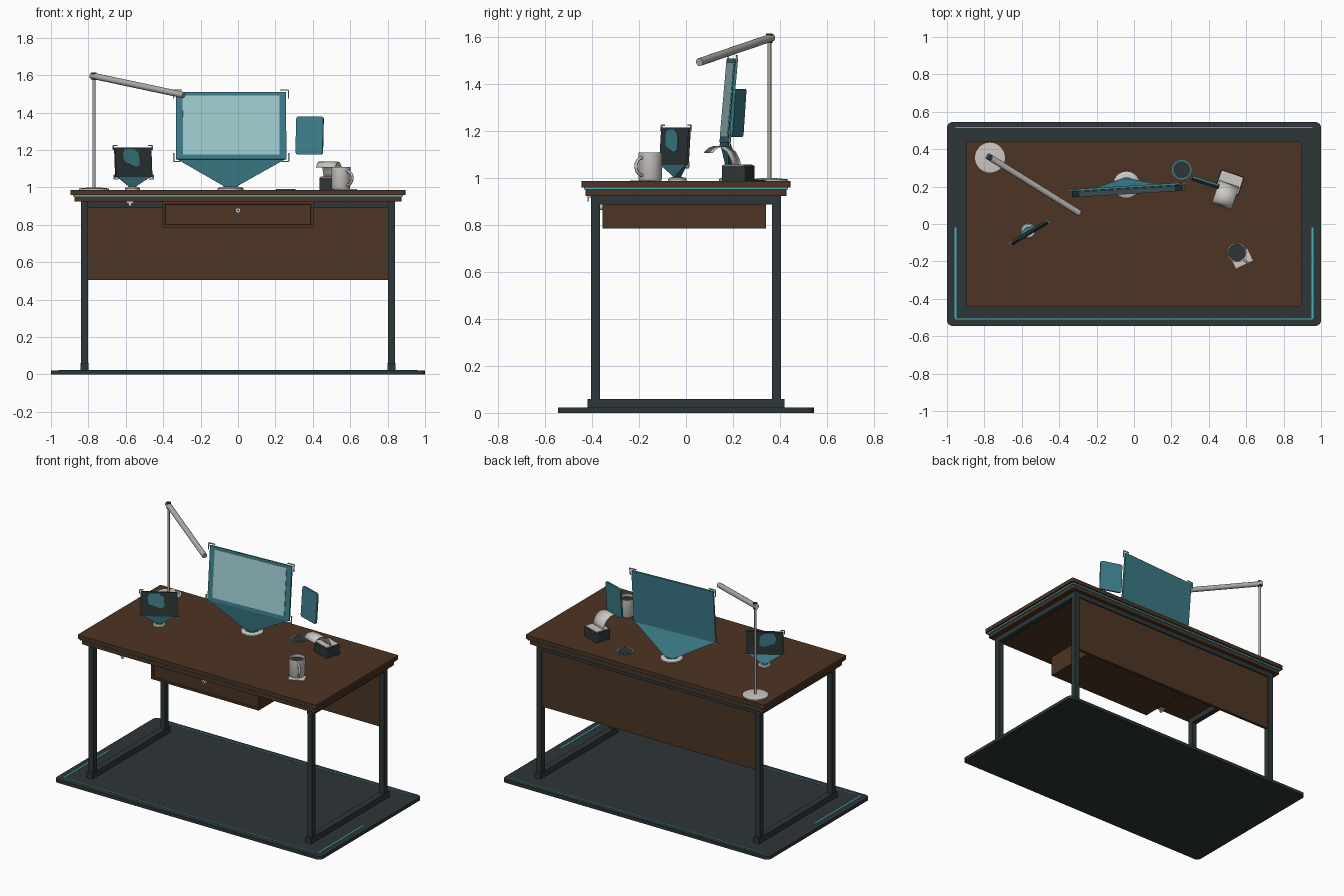
import bpy, bmesh
from math import radians, pi, sin, cos
from mathutils import Matrix, Vector

cube = bpy.data.objects.get("Cube")
if cube:
    bpy.data.objects.remove(cube, do_unlink=True)


def material(name, r, g, b):
    m = bpy.data.materials.new(name)
    m.use_nodes = True
    m.diffuse_color = (r, g, b, 1)
    m.node_tree.nodes["Principled BSDF"].inputs["Base Color"].default_value = (r, g, b, 1)
    return m


WOOD = material("dark walnut", 0.075, 0.035, 0.017)
SLATE = material("dark slate", 0.027, 0.037, 0.038)
TEAL = material("teal", 0.047, 0.21, 0.26)
PALE = material("pale aqua", 0.36, 0.62, 0.65)
CYAN = material("bright cyan", 0.06, 0.45, 0.53)
LIGHT = material("warm light grey", 0.6, 0.58, 0.55)
METAL = material("brushed grey", 0.42, 0.4, 0.38)
FLAT = Matrix.Identity(4)


def finish(name, bm, mat, place=FLAT, smooth=False):
    bmesh.ops.recalc_face_normals(bm, faces=bm.faces)
    mesh = bpy.data.meshes.new(name)
    bm.to_mesh(mesh)
    bm.free()
    mesh.materials.append(mat)
    mesh.transform(place)
    ob = bpy.data.objects.new(name, mesh)
    bpy.context.collection.objects.link(ob)
    if smooth:
        bpy.ops.object.select_all(action='DESELECT')
        ob.select_set(True)
        bpy.context.view_layer.objects.active = ob
        bpy.ops.object.shade_smooth_by_angle(angle=radians(35))
    return ob


def box(name, lo, hi, mat, place=FLAT, corner=0, axis=2):
    """Box between two corners; edges along one axis can be rounded."""
    lo, hi = Vector(lo), Vector(hi)
    bm = bmesh.new()
    bmesh.ops.create_cube(bm, size=1)
    for v in bm.verts:
        v.co = (lo + hi) / 2 + v.co * (hi - lo)
    if corner:
        edges = [e for e in bm.edges if abs((e.verts[0].co - e.verts[1].co)[axis]) > 1e-5]
        bmesh.ops.bevel(bm, geom=edges, offset=corner, segments=4, profile=0.5, affect='EDGES')
    return finish(name, bm, mat, place)


def lathe(name, profile, loc, mat, steps=32):
    bm = bmesh.new()
    vs = [bm.verts.new((r, 0, z)) for r, z in profile]
    es = [bm.edges.new(p) for p in zip(vs, vs[1:])]
    bmesh.ops.spin(bm, geom=vs + es, cent=(0, 0, 0), axis=(0, 0, 1), angle=2 * pi, steps=steps)
    bmesh.ops.remove_doubles(bm, verts=bm.verts, dist=1e-5)
    return finish(name, bm, mat, Matrix.Translation(loc), True)


def disc(name, x, y, z, r, h, mat):
    return lathe(name, [(0, 0), (r, 0), (r, h), (0, h)], (x, y, z), mat)


def rod(name, a, b, r, mat):
    a, b = Vector(a), Vector(b)
    bm = bmesh.new()
    bmesh.ops.create_cone(bm, cap_ends=True, segments=16, radius1=r, radius2=r, depth=(b - a).length)
    turn = (b - a).to_track_quat('Z', 'Y').to_matrix().to_4x4()
    return finish(name, bm, mat, Matrix.Translation((a + b) / 2) @ turn, True)


def prism(name, points, y0, y1, mat, place):
    """Outline in local x, z pushed from y0 to y1."""
    bm = bmesh.new()
    face = bm.faces.new([bm.verts.new((x, y0, z)) for x, z in points])
    out = bmesh.ops.extrude_face_region(bm, geom=[face])["geom"]
    for v in out:
        if isinstance(v, bmesh.types.BMVert):
            v.co.y = y1
    return finish(name, bm, mat, place)


def pose(loc, turn, tilt=0):
    return (Matrix.Translation(loc) @ Matrix.Rotation(radians(turn), 4, 'Z')
            @ Matrix.Rotation(radians(-tilt), 4, 'X'))


def brackets(name, w, h, arm, place):
    t = 0.003
    for sx in (-1, 1):
        for sz in (-1, 1):
            xs = sorted((sx * w, sx * (w - arm)))
            zs = sorted((sz * h, sz * (h - arm)))
            box(name + "_bracket_flat", (xs[0], -t, sz * h - t), (xs[1], t, sz * h + t), PALE, place)
            box(name + "_bracket_tall", (sx * w - t, -t, zs[0]), (sx * w + t, t, zs[1]), PALE, place)


def beam(name, w, h, place, tip, r):
    """Projected light narrowing from a panel's lower edge to its emitter."""
    bm = bmesh.new()
    signs = ((-1, -1), (1, -1), (1, 1), (-1, 1))
    top = [bm.verts.new(place @ Vector((sx * w, sy * 0.005, -h))) for sx, sy in signs]
    low = [bm.verts.new(Vector(tip) + Vector((sx * r, sy * r, 0))) for sx, sy in signs]
    bm.faces.new(top)
    bm.faces.new(low)
    for i in range(4):
        j = (i + 1) % 4
        bm.faces.new((top[i], top[j], low[j], low[i]))
    finish(name, bm, TEAL)


def emitter(name, x, y, r):
    lathe(name + "_emitter", [(0, 0), (r, 0), (r, 0.008), (r * 0.85, 0.014), (0, 0.014)],
          (x, y, TOP), LIGHT)
    disc(name + "_emitter_lens", x, y, TOP + 0.013, r * 0.6, 0.004, TEAL)


TOP = 0.987

# Floor mat with glowing border lines
box("floor_mat", (-1, -0.545, 0), (1, 0.545, 0.022), SLATE, corner=0.03)
for y in (-0.507, 0.515):
    box("mat_long_line", (-0.955, y - 0.003, 0.022), (0.955, y + 0.003, 0.024), CYAN)
for x in (-0.955, 0.955):
    box("mat_side_line", (x - 0.005, -0.505, 0.022), (x + 0.005, -0.02, 0.024), CYAN)

# Layered desk top
box("desk_top", (-0.895, -0.445, 0.96), (0.895, 0.445, TOP), WOOD, corner=0.012)
box("desk_light_strip", (-0.882, -0.435, 0.95), (0.882, 0.435, 0.96), CYAN)
box("desk_lower_board", (-0.875, -0.428, 0.923), (0.875, 0.428, 0.95), WOOD, corner=0.008)

# Metal frame
for s in (-1, 1):
    x0, x1 = sorted((s * 0.803, s * 0.84))
    for y in (-0.385, 0.385):
        box("leg", (x0, y - 0.019, 0.05), (x1, y + 0.019, 0.9), SLATE)
    box("foot", (x0 - 0.003, -0.42, 0.022), (x1 + 0.003, 0.42, 0.06), SLATE)
    box("side_rail", (x0, -0.405, 0.887), (x1, 0.405, 0.923), SLATE)
box("back_rail", (-0.805, 0.366, 0.89), (0.805, 0.404, 0.923), SLATE)
box("back_panel", (-0.805, 0.375, 0.505), (0.805, 0.395, 0.89), WOOD)

# Drawer with recessed front, knob and a bag hook
drawer = box("drawer", (-0.403, -0.355, 0.785), (0.403, 0.34, 0.923), WOOD)
bm = bmesh.new()
bm.from_mesh(drawer.data)
bm.normal_update()
front = [f for f in bm.faces if f.normal.y < -0.9]
bmesh.ops.inset_region(bm, faces=front, thickness=0.018)
bmesh.ops.inset_region(bm, faces=front, thickness=0.004, depth=-0.006)
bm.to_mesh(drawer.data)
bm.free()
rod("drawer_knob", (0, -0.345, 0.877), (0, -0.37, 0.877), 0.014, LIGHT)
rod("drawer_knob_centre", (0, -0.37, 0.877), (0, -0.372, 0.877), 0.005, SLATE)
box("bag_hook_plate", (-0.595, -0.42, 0.914), (-0.56, -0.395, 0.923), LIGHT)
box("bag_hook", (-0.585, -0.42, 0.9), (-0.57, -0.412, 0.915), LIGHT)

# Desk lamp
lathe("lamp_base", [(0, 0), (0.08, 0), (0.08, 0.007), (0.03, 0.012), (0, 0.012)],
      (-0.77, 0.355, TOP), LIGHT)
rod("lamp_pole", (-0.77, 0.355, TOP), (-0.77, 0.355, 1.6), 0.008, METAL)
rod("lamp_arm", (-0.785, 0.365, 1.598), (-0.29, 0.057, 1.493), 0.017, METAL)
rod("lamp_joint", (-0.77, 0.355, 1.575), (-0.77, 0.355, 1.615), 0.014, SLATE)

# Large projected screen
screen = pose((-0.037, 0.182, 1.329), 3.5, 5)
box("screen_panel", (-0.295, -0.006, -0.18), (0.295, 0.006, 0.18), TEAL, screen)
box("screen_picture", (-0.259, -0.009, -0.155), (0.259, -0.006, 0.163), PALE, screen)
brackets("screen", 0.308, 0.192, 0.045, screen)
beam("screen_beam", 0.288, 0.18, screen, (-0.04, 0.21, 1.003), 0.03)
emitter("screen", -0.04, 0.21, 0.07)

# Small projected screen with a painted shape on both sides
small = pose((-0.56, -0.047, 1.134), 31, 4)
box("small_panel", (-0.113, -0.006, -0.08), (0.113, 0.006, 0.08), SLATE, small)
shape = [(-0.06, 0.07), (0.0, 0.072), (0.03, 0.05), (0.035, -0.015),
         (0.01, -0.025), (-0.025, -0.012), (-0.062, 0.0), (-0.07, 0.04)]
prism("small_picture_front", shape, -0.009, -0.006, TEAL, small)
prism("small_picture_back", shape, 0.006, 0.009, TEAL, small)
brackets("small", 0.122, 0.09, 0.025, small)
beam("small_beam", 0.1, 0.08, small, (-0.565, -0.037, 1.002), 0.015)
emitter("small", -0.565, -0.037, 0.04)

# Floating tablet and its pad
tablet = pose((0.383, 0.222, 1.277), -18, 4)
box("floating_tablet", (-0.076, -0.006, -0.102), (0.076, 0.006, 0.102), TEAL, tablet, 0.014, 1)
disc("tablet_pad_rim", 0.255, 0.29, TOP, 0.052, 0.003, TEAL)
disc("tablet_pad", 0.255, 0.29, TOP + 0.003, 0.045, 0.001, SLATE)

# Ticket printer with curling paper
printer = pose((0.512, 0.222, 0), -19)
box("printer_body", (-0.066, -0.053, TOP), (0.066, 0.053, 1.052), SLATE, printer, 0.008)
box("printer_lid", (-0.06, -0.047, 1.052), (0.06, 0.047, 1.058), LIGHT, printer, 0.008)
bm = bmesh.new()
curl = [(-0.005, 1.05), (-0.012, 1.08), (-0.03, 1.112), (-0.06, 1.133),
        (-0.09, 1.137), (-0.115, 1.128), (-0.135, 1.108)]
rows = [[bm.verts.new((x, y, z)) for x in (-0.055, 0.055)] for y, z in curl]
for a, b in zip(rows, rows[1:]):
    bm.faces.new((a[0], a[1], b[1], b[0]))
paper = finish("printer_paper", bm, LIGHT, printer, True)
paper.modifiers.new("thickness", 'SOLIDIFY').thickness = 0.003

# Mug, drink, handle and paper note
MUG = (0.55, -0.152, TOP)
lathe("mug", [(0, 0.001), (0.046, 0.001), (0.05, 0.008), (0.051, 0.122), (0.045, 0.122),
              (0.044, 0.01), (0, 0.01)], MUG, LIGHT)
disc("mug_drink", MUG[0], MUG[1], TOP + 0.1, 0.0445, 0.004, SLATE)
curve = bpy.data.curves.new("mug_handle", 'CURVE')
curve.dimensions = '3D'
curve.bevel_depth = 0.007
curve.bevel_resolution = 2
curve.materials.append(LIGHT)
spline = curve.splines.new('POLY')
spline.points.add(10)
for i, p in enumerate(spline.points):
    a = -pi / 2 + pi * i / 10
    reach = 0.046 + 0.04 * cos(a)
    p.co = (MUG[0] + reach * cos(-pi / 4), MUG[1] + reach * sin(-pi / 4), TOP + 0.062 + 0.038 * sin(a), 1)
bpy.context.collection.objects.link(bpy.data.objects.new("mug_handle", curve))
box("paper_note", (-0.05, -0.035, TOP), (0.05, 0.035, TOP + 0.003), LIGHT, pose((0.575, -0.185, 0), 25))
